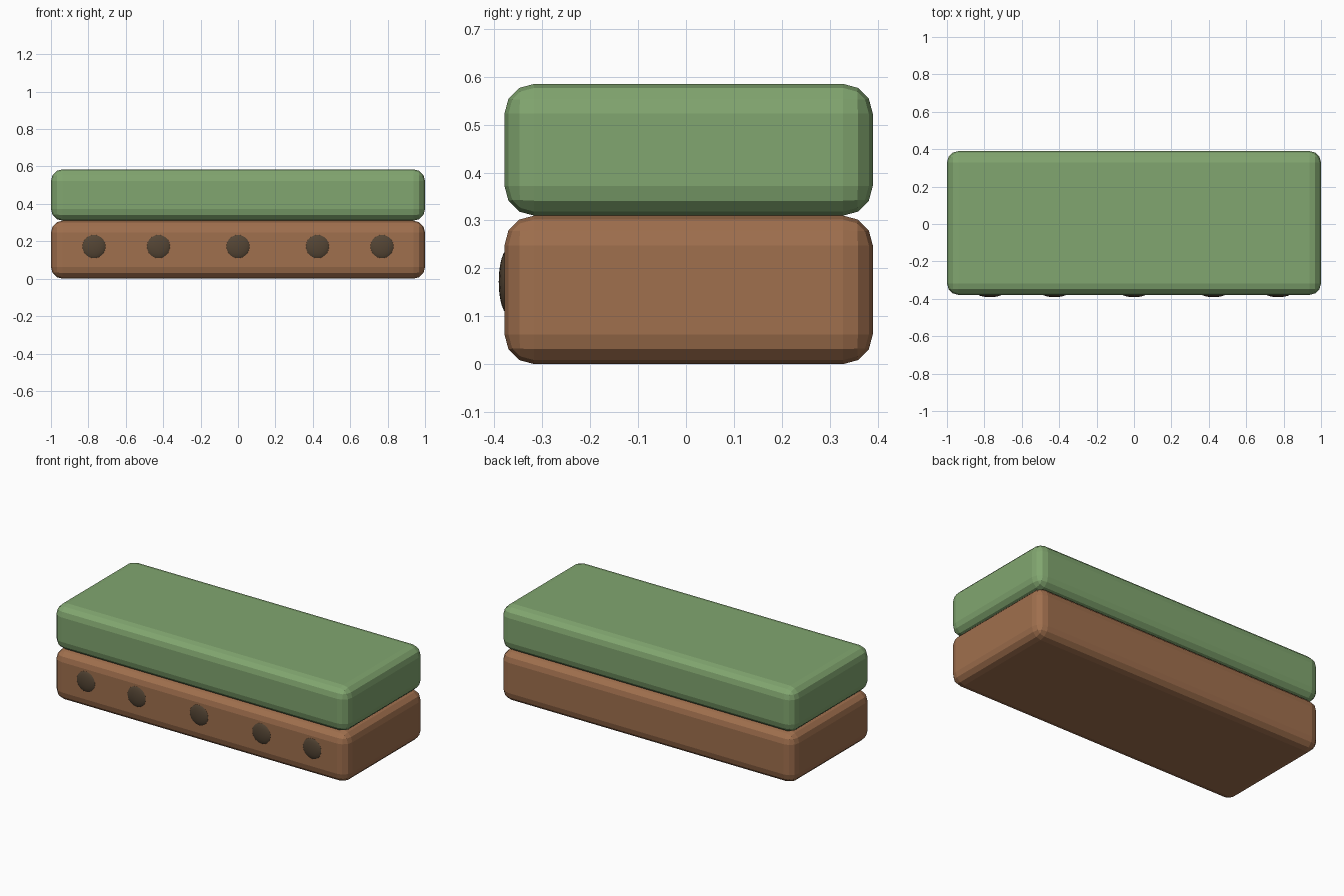
import bpy

if "Cube" in bpy.data.objects:
    bpy.data.objects.remove(bpy.data.objects["Cube"])


def material(name, color):
    m = bpy.data.materials.new(name)
    m.diffuse_color = (*color, 1)
    m.use_nodes = True
    m.node_tree.nodes["Principled BSDF"].inputs["Base Color"].default_value = m.diffuse_color
    return m


def rounded_block(name, y0, y1, z0, z1, mat):
    bpy.ops.mesh.primitive_cube_add(size=1, location=(0, (y0 + y1) / 2, (z0 + z1) / 2))
    ob = bpy.context.object
    ob.name = name
    ob.scale = (2, y1 - y0, z1 - z0)
    bpy.ops.object.transform_apply(location=False, rotation=False, scale=True)
    bevel = ob.modifiers.new("rounded_edges", 'BEVEL')
    bevel.width = 0.062
    bevel.segments = 3
    ob.data.materials.append(mat)
    return ob


green = material("green_fabric", (0.22, 0.38, 0.16))
brown = material("brown_wood", (0.35, 0.16, 0.075))
dark = material("dark_spot", (0.09, 0.06, 0.035))

# Two stacked slabs
rounded_block("base_slab", -0.379, 0.39, 0.0, 0.31, brown)
rounded_block("top_slab", -0.379, 0.39, 0.31, 0.585, green)

# Row of shallow studs along the front of the base
for i, x in enumerate((-0.77, -0.425, 0, 0.425, 0.77)):
    bpy.ops.mesh.primitive_uv_sphere_add(segments=24, ring_count=12, radius=1,
                                         location=(x, -0.371, 0.172))
    stud = bpy.context.object
    stud.name = f"front_stud_{i + 1}"
    stud.scale = (0.068, 0.02, 0.068)
    bpy.ops.object.transform_apply(location=False, rotation=False, scale=True)
    bpy.ops.object.shade_smooth()
    stud.data.materials.append(dark)
